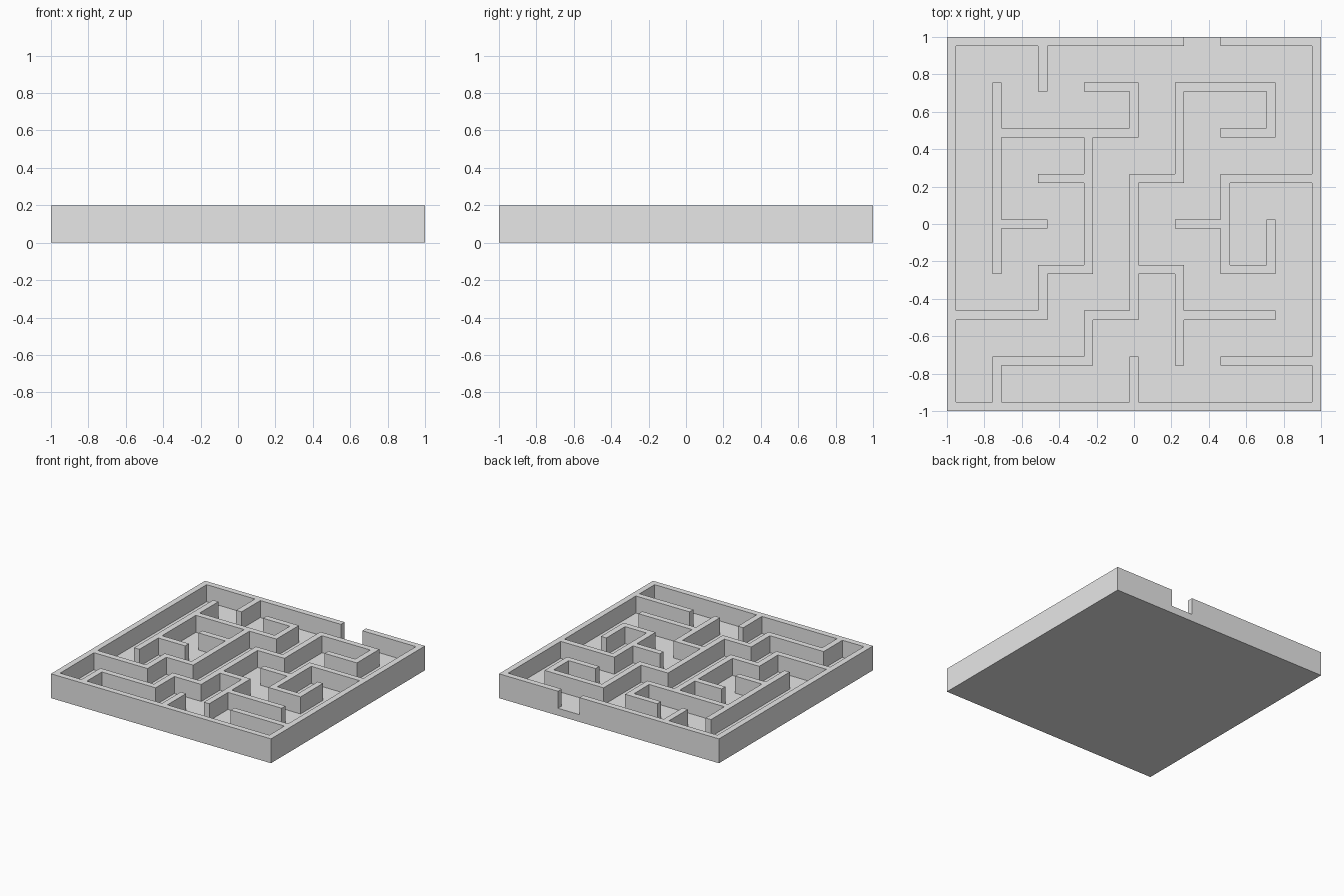
import bpy
import bmesh
from mathutils import Vector

if "Cube" in bpy.data.objects:
    bpy.data.objects.remove(bpy.data.objects["Cube"], do_unlink=True)

CELLS = 8
WALL = 2 / 41            # wall thickness: a fifth of the wall spacing
PITCH = 5 * WALL
LEVELS = [0, 0.06, 0.2]  # underside, floor, wall tops

# Wall centre lines as paths over the grid nodes, from the front left corner
PATHS = [
    [(5, 8), (0, 8), (0, 0), (8, 0), (8, 8), (6, 8)],   # outer wall with doorway
    [(2, 8), (2, 7)],
    [(1, 7), (1, 3)],
    [(1, 6), (4, 6), (4, 7), (3, 7)],
    [(3, 6), (3, 3), (2, 3), (2, 2), (0, 2)],
    [(2, 5), (3, 5)],
    [(1, 4), (2, 4)],
    [(6, 6), (7, 6), (7, 7), (5, 7), (5, 5), (4, 5), (4, 2), (3, 2),
     (3, 1), (1, 1), (1, 0)],
    [(4, 3), (5, 3), (5, 1)],
    [(5, 2), (7, 2)],
    [(4, 0), (4, 1)],
    [(8, 1), (6, 1)],
    [(8, 5), (6, 5), (6, 3), (7, 3), (7, 4)],
    [(5, 4), (6, 4)],
]

# Alternating thin wall strips and wide corridor strips
lines = []
for i in range(CELLS + 1):
    lines += [-1 + i * PITCH, -1 + i * PITCH + WALL]
strips = range(len(lines) - 1)

# Solid blocks: a full floor layer, then the wall layer
solid = {(x, y, 0) for x in strips for y in strips}
for path in PATHS:
    for (ax, ay), (bx, by) in zip(path, path[1:]):
        for x in range(2 * min(ax, bx), 2 * max(ax, bx) + 1):
            for y in range(2 * min(ay, by), 2 * max(ay, by) + 1):
                solid.add((x, y, 1))

# Only the exposed block sides become faces
bm = bmesh.new()
axes = (lines, lines, LEVELS)
for block in sorted(solid):
    for axis in range(3):
        for side in (0, 1):
            neighbour = list(block)
            neighbour[axis] += 2 * side - 1
            if tuple(neighbour) in solid:
                continue
            u, v = (axis + 1) % 3, (axis + 2) % 3
            corners = []
            for du, dv in ((0, 0), (1, 0), (1, 1), (0, 1)):
                index = list(block)
                index[axis] += side
                index[u] += du
                index[v] += dv
                corners.append(Vector([axes[k][index[k]] for k in range(3)]))
            if side == 0:
                corners.reverse()
            bm.faces.new([bm.verts.new(c) for c in corners])

# Weld the blocks into one clean shell
bmesh.ops.remove_doubles(bm, verts=bm.verts[:], dist=0.0001)
bmesh.ops.dissolve_limit(bm, angle_limit=0.01, verts=bm.verts[:], edges=bm.edges[:])

mesh = bpy.data.meshes.new("maze")
bm.to_mesh(mesh)
bm.free()

# Plain grey finish
grey = bpy.data.materials.new("light_grey")
grey.use_nodes = True
colour = (0.8, 0.8, 0.8, 1)
grey.diffuse_color = colour
grey.node_tree.nodes["Principled BSDF"].inputs["Base Color"].default_value = colour
mesh.materials.append(grey)

maze = bpy.data.objects.new("maze", mesh)
bpy.context.collection.objects.link(maze)
